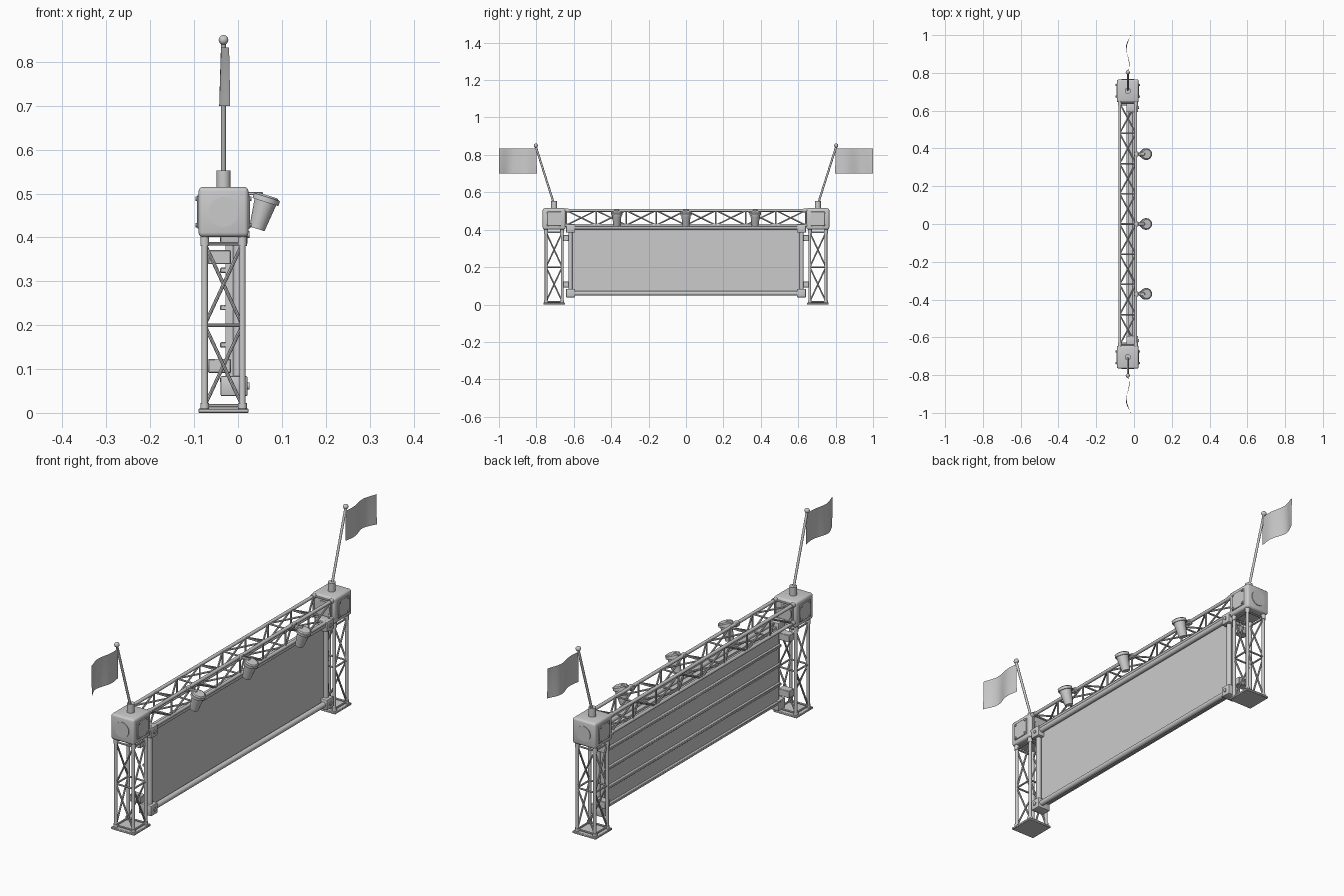
import bpy, bmesh, math
from mathutils import Vector, Matrix

if "Cube" in bpy.data.objects:
    bpy.data.objects.remove(bpy.data.objects["Cube"])

metal = bpy.data.materials.new("grey")
metal.diffuse_color = (0.6, 0.6, 0.6, 1)
metal.use_nodes = True
metal.node_tree.nodes["Principled BSDF"].inputs["Base Color"].default_value = metal.diffuse_color
CX = -0.033            # centre line of the truss in x
XS = (-0.076, 0.010)   # chord positions in x


def tube(bm, a, b, r, r2=None, seg=10):
    a, b = Vector(a), Vector(b)
    d = b - a
    m = Matrix.Translation((a + b) / 2) @ d.to_track_quat('Z', 'Y').to_matrix().to_4x4()
    bmesh.ops.create_cone(bm, cap_ends=True, segments=seg, radius1=r,
                          radius2=r if r2 is None else r2, depth=d.length, matrix=m)


def box(bm, c, size, bevel=0.0, seg=2):
    m = Matrix.Translation(c) @ Matrix.Diagonal((*size, 1))
    vs = bmesh.ops.create_cube(bm, size=1, matrix=m)['verts']
    if bevel:
        es = list({e for v in vs for e in v.link_edges})
        bmesh.ops.bevel(bm, geom=es, offset=bevel, segments=seg, profile=0.5, affect='EDGES')


def finish(bm, name):
    bm.normal_update()
    for f in bm.faces:
        f.smooth = True
    for e in bm.edges:
        e.smooth = len(e.link_faces) == 2 and e.calc_face_angle(0) < math.radians(40)
    me = bpy.data.meshes.new(name)
    bm.to_mesh(me)
    bm.free()
    me.materials.append(metal)
    ob = bpy.data.objects.new(name, me)
    bpy.context.collection.objects.link(ob)
    return ob


def lattice(bm, to3d, us, ws, stations, r, rb):
    """Four chords with cross rungs and zigzag braces, opposite on facing sides."""
    t0, t1 = stations[0], stations[-1]
    for u in us:
        for w in ws:
            tube(bm, to3d(u, w, t0), to3d(u, w, t1), r)
    corners = [(us[0], ws[0]), (us[1], ws[0]), (us[1], ws[1]), (us[0], ws[1])]
    for k in range(4):
        p, q = corners[k], corners[(k + 1) % 4]
        for t in stations:
            tube(bm, to3d(*p, t), to3d(*q, t), rb, seg=8)
        for i in range(len(stations) - 1):
            a, b = (p, q) if i % 2 else (q, p)
            tube(bm, to3d(*a, stations[i]), to3d(*b, stations[i + 1]), rb, seg=8)


# top truss
bm = bmesh.new()
lattice(bm, lambda u, w, t: (u, t, w), XS, (0.424, 0.503),
        [-0.64 + 0.16 * i for i in range(9)], 0.0075, 0.004)
for s in (-1, 1):
    for x in XS:
        for z in (0.424, 0.503):
            tube(bm, (x, s * 0.627, z), (x, s * 0.648, z), 0.0105)
finish(bm, "top_truss")

for s, side in ((-1, "left"), (1, "right")):
    yc = s * 0.705
    ys = (yc - 0.043, yc + 0.043)
    # tower lattice with end collars
    bm = bmesh.new()
    lattice(bm, lambda u, w, t: (u, w, t), XS, ys, [0.016, 0.2, 0.386], 0.0075, 0.004)
    for x in XS:
        for y in ys:
            tube(bm, (x, y, 0.008), (x, y, 0.022), 0.0105)
            tube(bm, (x, y, 0.380), (x, y, 0.402), 0.0105)
    finish(bm, side + "_tower")

    # base plate
    bm = bmesh.new()
    box(bm, (CX, yc, 0.005), (0.115, 0.116, 0.010), 0.002, 1)
    finish(bm, side + "_base_plate")

    # corner block
    bm = bmesh.new()
    box(bm, (CX, yc, 0.458), (0.114, 0.122, 0.114), 0.010, 3)
    finish(bm, side + "_corner_block")

    # bolted plates on front and back, round covers on the ends
    bm = bmesh.new()
    for d in (-1, 1):
        box(bm, (CX + d * 0.058, yc, 0.458), (0.005, 0.076, 0.076), 0.0015, 1)
        for i in (-1, 1):
            for j in (-1, 1):
                y, z = yc + i * 0.03, 0.458 + j * 0.03
                tube(bm, (CX + d * 0.058, y, z), (CX + d * 0.064, y, z), 0.005, seg=8)
        tube(bm, (CX, yc + d * 0.060, 0.458), (CX, yc + d * 0.0635, 0.458), 0.034, seg=32)
    finish(bm, side + "_block_covers")

    # flag socket, pole and ball
    bm = bmesh.new()
    tube(bm, (CX, yc, 0.510), (CX, yc, 0.553), 0.016, seg=16)
    finish(bm, side + "_flag_socket")
    bm = bmesh.new()
    tube(bm, (CX, yc, 0.535), (CX, s * 0.803, 0.845), 0.0055)
    bmesh.ops.create_uvsphere(bm, u_segments=16, v_segments=10, radius=0.011,
                              matrix=Matrix.Translation((CX, s * 0.803, 0.850)))
    finish(bm, side + "_flag_pole")

    # waving flag
    bm = bmesh.new()
    nu, nv = 20, 6
    grid = []
    for i in range(nu + 1):
        t = i / nu
        row = []
        for j in range(nv + 1):
            v = j / nv
            amp = (0.004 + 0.012 * t) * (1 - 0.3 * v)
            x = CX + 0.002 + amp * math.sin(2 * math.pi * 1.15 * t + 0.3 * v)
            ya = 0.800 - 0.003 * (1 - v)
            row.append(bm.verts.new((x, s * (ya + (1 - ya) * t), 0.70 + 0.133 * v)))
        grid.append(row)
    for i in range(nu):
        for j in range(nv):
            bm.faces.new((grid[i][j], grid[i + 1][j], grid[i + 1][j + 1], grid[i][j + 1]))
    finish(bm, side + "_flag")

    # brackets from banner frame to tower
    bm = bmesh.new()
    for z in (0.107, 0.355):
        box(bm, (-0.042, s * 0.645, z), (0.052, 0.036, 0.032), 0.002, 1)
    finish(bm, side + "_banner_brackets")

# banner panel
bm = bmesh.new()
box(bm, (-0.018, 0, 0.238), (0.022, 1.225, 0.345))
finish(bm, "banner_panel")

# rails on the back of the banner
bm = bmesh.new()
for z in (0.075, 0.155, 0.24, 0.325, 0.395):
    box(bm, (-0.034, 0, z), (0.014, 1.225, 0.012), 0.002, 1)
finish(bm, "banner_back_rails")

# banner frame tubes and corner clamps
bm = bmesh.new()
for z in (0.060, 0.413):
    tube(bm, (0.004, -0.62, z), (0.004, 0.62, z), 0.012, seg=16)
for s in (-1, 1):
    tube(bm, (0.0, s * 0.618, 0.06), (0.0, s * 0.618, 0.413), 0.011, seg=16)
finish(bm, "banner_frame")
bm = bmesh.new()
for s in (-1, 1):
    for z in (0.061, 0.407):
        box(bm, (-0.009, s * 0.617, z), (0.062, 0.048, 0.046), 0.004, 2)
        tube(bm, (0.02, s * 0.617, z), (0.026, s * 0.617, z), 0.008, seg=10)
finish(bm, "banner_corner_clamps")

# spotlights on short arms
axis = Vector((-0.30, 0, -0.954))
top = Vector((0.066, 0, 0.492))
for k, y in enumerate((-0.37, 0, 0.37)):
    p = top + Vector((0, y, 0))
    bm = bmesh.new()
    tube(bm, p, p + axis * 0.012, 0.031, seg=20)
    tube(bm, p + axis * 0.010, p + axis * 0.076, 0.026, 0.018, seg=16)
    tube(bm, p - axis * 0.004, p, 0.024, 0.028, seg=20)
    finish(bm, "spotlight_%d" % (k + 1))
    bm = bmesh.new()
    box(bm, (0.034, y, 0.500), (0.046, 0.014, 0.007), 0.0015, 1)
    box(bm, (0.012, y, 0.500), (0.022, 0.026, 0.020), 0.003, 1)
    finish(bm, "spotlight_arm_%d" % (k + 1))
